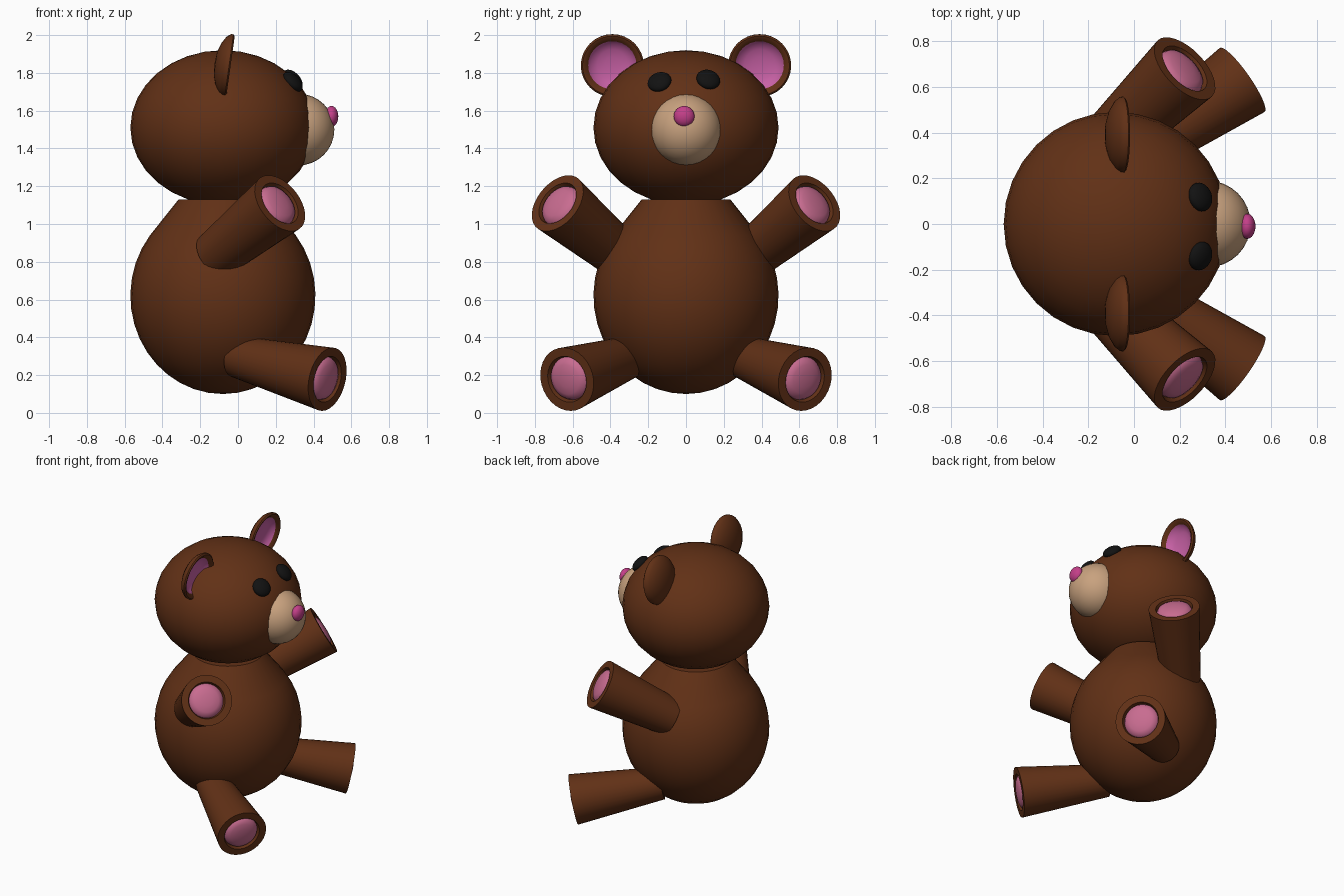
import bpy, bmesh, math
from mathutils import Vector

if "Cube" in bpy.data.objects:
    bpy.data.objects.remove(bpy.data.objects["Cube"])


def mat(name, r, g, b):
    m = bpy.data.materials.new(name)
    m.diffuse_color = (r, g, b, 1)
    m.use_nodes = True
    m.node_tree.nodes["Principled BSDF"].inputs["Base Color"].default_value = m.diffuse_color
    return m


BROWN = mat("brown", 0.12, 0.03, 0.008)
TAN = mat("tan", 0.58, 0.36, 0.21)
PINK = mat("pad_pink", 0.58, 0.15, 0.28)
EAR_PINK = mat("ear_pink", 0.58, 0.12, 0.38)
MAGENTA = mat("nose_pink", 0.55, 0.05, 0.25)
BLACK = mat("black", 0.006, 0.006, 0.006)


def lathe(name, profile, material, loc=(0, 0, 0), axis=(0, 0, 1), n=32):
    """Revolve (radius, height) points, listed bottom to top, about an axis."""
    bm = bmesh.new()
    rings = []
    for r, h in profile:
        if r == 0:
            rings.append([bm.verts.new((0, 0, h))] * n)
        else:
            rings.append([bm.verts.new((r * math.cos(a), r * math.sin(a), h))
                          for a in (2 * math.pi * j / n for j in range(n))])
    for a, b in zip(rings, rings[1:]):
        for j in range(n):
            k = (j + 1) % n
            bm.faces.new(list(dict.fromkeys((a[j], a[k], b[k], b[j]))))
    me = bpy.data.meshes.new(name)
    bm.to_mesh(me)
    bm.free()
    ob = bpy.data.objects.new(name, me)
    bpy.context.collection.objects.link(ob)
    me.materials.append(material)
    ob.location = loc
    ob.rotation_euler = Vector(axis).to_track_quat('Z', 'Y').to_euler()
    bpy.ops.object.select_all(action='DESELECT')
    ob.select_set(True)
    bpy.context.view_layer.objects.active = ob
    bpy.ops.object.shade_smooth_by_angle(angle=math.radians(40))
    return ob


def arc(rx, rz, a0=-90, a1=90, steps=16):
    """Elliptical arc profile from angle a0 to a1 in degrees."""
    pts = []
    for i in range(steps + 1):
        a = a0 + (a1 - a0) * i / steps
        r = 0 if abs(a) == 90 else rx * math.cos(math.radians(a))
        pts.append((r, rz * math.sin(math.radians(a))))
    return pts


# Head and pear-shaped body with flat neck
lathe("head", arc(0.49, 0.41), BROWN, (-0.08, 0, 1.51))
lathe("body", arc(0.49, 0.52, -90, 38, 14) + [(0.235, 0.51), (0, 0.51)],
      BROWN, (-0.08, 0, 0.62))

# Muzzle and nose
lathe("muzzle", arc(0.19, 0.19), TAN, (0.32, 0, 1.50), (1, 0, 0))
lathe("nose", arc(0.055, 0.036), MAGENTA, (0.495, -0.01, 1.57), (1, 0, 0), 24)

# Limb: tapered cylinder with a recessed groove and a domed pad
R = 0.171


def limb(name, end, direction, length, base_r):
    lathe(name, [(0, -length), (base_r, -length), (R, 0), (0.124, 0),
                 (0.116, -0.025), (0, -0.025)], BROWN, end, direction)
    lathe(name + "_pad", [(0.116, -0.025), (0.108, -0.008), (0.08, 0.006),
                          (0.04, 0.013), (0, 0.015)], PINK, end, direction)


for side, s in (("right", -1), ("left", 1)):
    limb("arm_" + side, (0.222, s * 0.68, 1.11), (0.62, s * 0.60, 0.50), 0.55, 0.128)
    limb("leg_" + side, (0.473, s * 0.63, 0.178), (0.80, s * 0.56, -0.2), 0.6, 0.11)

    # Eyes, flattened onto the head surface
    eye = (0.29, -0.14, 1.752) if s < 0 else (0.29, 0.118, 1.765)
    lathe("eye_" + side, arc(0.064, 0.035), BLACK, eye, (1.5, s * 0.52, 1.49), 24)

    # Bowl-shaped ears leaning slightly forward
    loc, axis = (-0.055, s * 0.39, 1.84), (1, 0, -0.14)
    lathe("ear_" + side, [(0, -0.07), (0.06, -0.065), (0.11, -0.05),
                          (0.15, -0.026), (0.166, -0.005), (0.167, 0.008),
                          (0.158, 0.016), (0.145, 0.012), (0.128, -0.004)],
          BROWN, loc, axis)
    lathe("inner_ear_" + side, [(0.128, -0.004), (0.112, -0.022), (0.08, -0.036),
                                (0.04, -0.042), (0, -0.044)], EAR_PINK, loc, axis)
